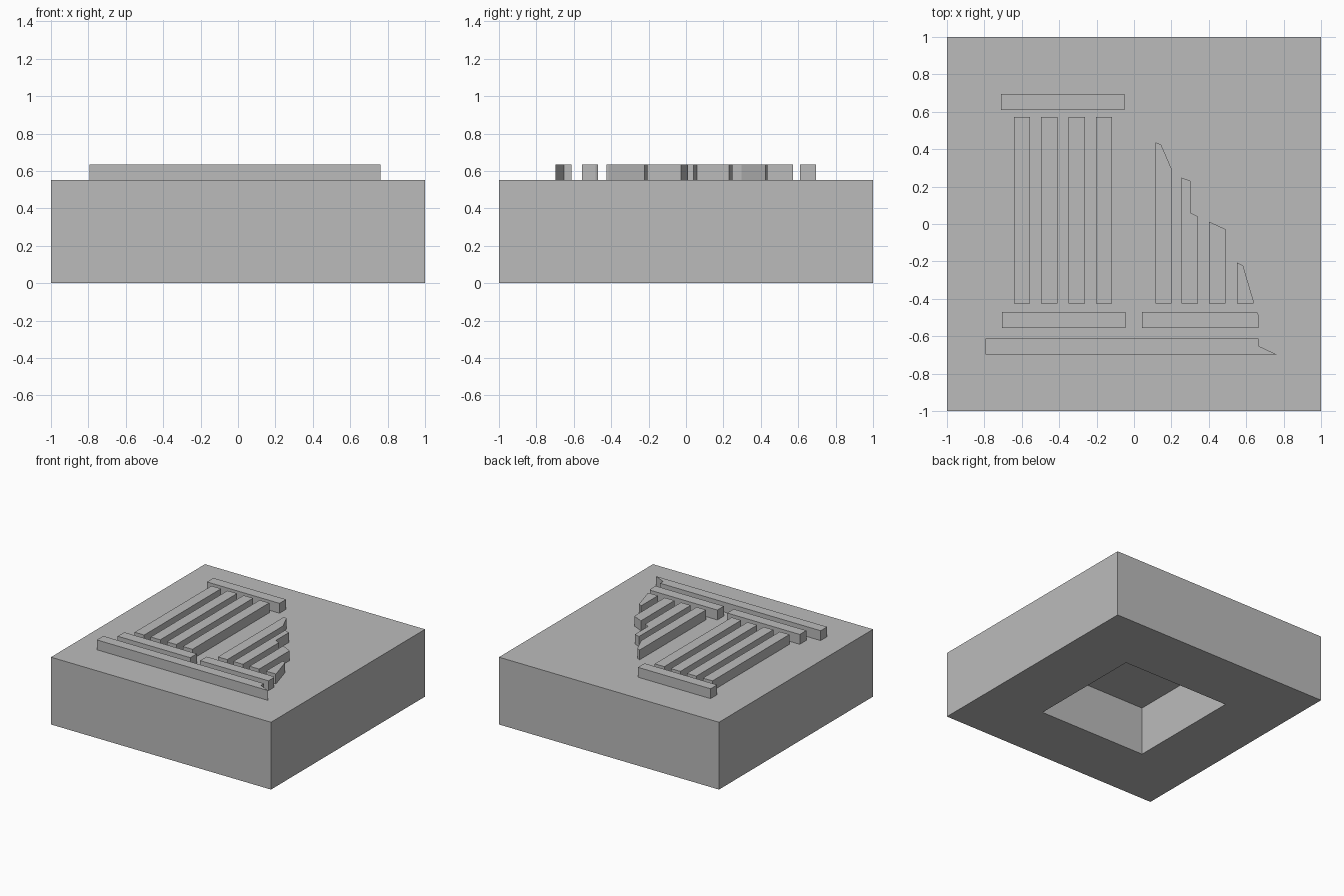
import bpy
import bmesh

default = bpy.data.objects.get("Cube")
if default:
    bpy.data.objects.remove(default, do_unlink=True)

BLOCK_TOP, RELIEF_TOP = 0.553, 0.634
SOCKET_HALF, SOCKET_DEPTH = 0.277, 0.40

stone = bpy.data.materials.new("grey_stone")
stone.use_nodes = True
colour = (0.5, 0.5, 0.5, 1)
stone.diffuse_color = colour
stone.node_tree.nodes["Principled BSDF"].inputs["Base Color"].default_value = colour


def rect(x0, x1, y0, y1):
    return [(x0, y0), (x1, y0), (x1, y1), (x0, y1)]


def finish(name, bm):
    bmesh.ops.recalc_face_normals(bm, faces=bm.faces)
    mesh = bpy.data.meshes.new(name)
    bm.to_mesh(mesh)
    bm.free()
    mesh.materials.append(stone)
    obj = bpy.data.objects.new(name, mesh)
    bpy.context.collection.objects.link(obj)
    return obj


def slab(name, outline, z0=BLOCK_TOP, z1=RELIEF_TOP):
    """Extrude a flat outline from z0 up to z1."""
    bm = bmesh.new()
    face = bm.faces.new([bm.verts.new((x, y, z0)) for x, y in outline])
    up = bmesh.ops.extrude_face_region(bm, geom=[face], use_keep_orig=True)
    for v in up["geom"]:
        if isinstance(v, bmesh.types.BMVert):
            v.co.z = z1
    return finish(name, bm)


# Block with a square socket inset and pushed up into its underside
bm = bmesh.new()
bmesh.ops.create_cube(bm, size=2)
for v in bm.verts:
    v.co.z = BLOCK_TOP if v.co.z > 0 else 0
bm.normal_update()
underside = min(bm.faces, key=lambda f: f.normal.z)
bmesh.ops.inset_region(bm, faces=[underside], thickness=1 - SOCKET_HALF)
ceiling = bmesh.ops.extrude_discrete_faces(bm, faces=[underside])["faces"][0]
for v in ceiling.verts:
    v.co.z = SOCKET_DEPTH
finish("block", bm)

# Whole column: capital, four flutes and base
slab("capital", rect(-0.71, -0.05, 0.61, 0.695))
FLUTE_FOOT = -0.425
for i in range(4):
    x = -0.642 + i * 0.146
    slab(f"whole_flute_{i + 1}", rect(x, x + 0.087, FLUTE_FOOT, 0.573))
slab("whole_column_base", rect(-0.705, -0.045, -0.555, -0.47))

# Broken column: each flute is a foot edge and a jagged top, right to left
broken = [
    (0.115, 0.2, [(0.2, 0.297), (0.145, 0.424), (0.115, 0.437)]),
    (0.255, 0.343, [(0.343, 0.04), (0.302, 0.06), (0.302, 0.23), (0.255, 0.248)]),
    (0.402, 0.49, [(0.49, -0.028), (0.402, 0.012)]),
    (0.552, 0.64, [(0.64, -0.415), (0.583, -0.222), (0.552, -0.207)]),
]
for i, (x0, x1, top) in enumerate(broken):
    slab(f"broken_flute_{i + 1}", [(x0, FLUTE_FOOT), (x1, FLUTE_FOOT)] + top)
slab("broken_column_base", [(0.044, -0.555), (0.665, -0.555), (0.665, -0.485),
                            (0.658, -0.47), (0.044, -0.47)])

# Long plinth with a chipped end
slab("plinth", [(-0.795, -0.697), (0.762, -0.697), (0.665, -0.652),
                (0.665, -0.613), (-0.795, -0.613)])
